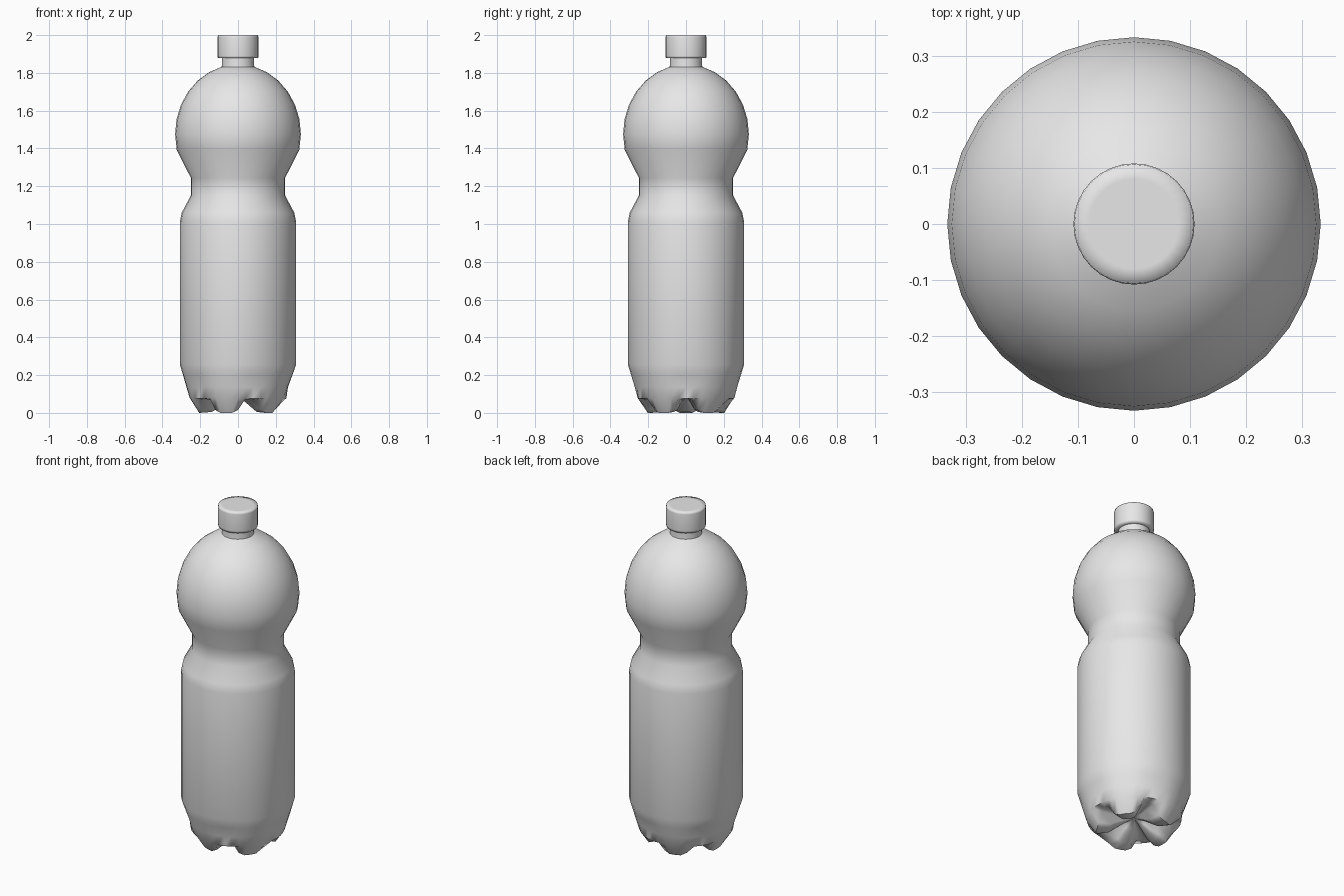
import bpy, bmesh
from math import sin, cos, pi, radians

cube = bpy.data.objects.get("Cube")
if cube:
    bpy.data.objects.remove(cube, do_unlink=True)

grey = bpy.data.materials.new("light grey plastic")
grey.use_nodes = True
grey.diffuse_color = (0.8, 0.8, 0.8, 1)
grey.node_tree.nodes["Principled BSDF"].inputs["Base Color"].default_value = (0.8, 0.8, 0.8, 1)

SIDES = 32        # sides of the bottle
FOOT_SIDES = 40   # sides of the base: five feet, eight columns each


def ring(bm, r, z, n=SIDES):
    return [bm.verts.new((r * cos(2 * pi * k / n), r * sin(2 * pi * k / n), z)) for k in range(n)]


def join(bm, a, b):
    """Skin two rings of equal count."""
    n = len(a)
    for k in range(n):
        bm.faces.new((a[k], a[(k + 1) % n], b[(k + 1) % n], b[k]))


def stitch(bm, a, b):
    """Skin two rings of different counts with triangles."""
    i = j = 0
    while i < len(a) or j < len(b):
        p, q = a[i % len(a)], b[j % len(b)]
        if (i + 1) / len(a) <= (j + 1) / len(b):
            i += 1
            bm.faces.new((p, a[i % len(a)], q))
        else:
            j += 1
            bm.faces.new((p, b[j % len(b)], q))


def fan(bm, a, z):
    tip = bm.verts.new((0, 0, z))
    for k in range(len(a)):
        bm.faces.new((a[k], a[(k + 1) % len(a)], tip))


def finish(bm, name, angle=None):
    bmesh.ops.recalc_face_normals(bm, faces=bm.faces)
    mesh = bpy.data.meshes.new(name)
    bm.to_mesh(mesh)
    bm.free()
    mesh.materials.append(grey)
    ob = bpy.data.objects.new(name, mesh)
    bpy.context.collection.objects.link(ob)
    bpy.ops.object.select_all(action='DESELECT')
    ob.select_set(True)
    bpy.context.view_layer.objects.active = ob
    if angle:
        bpy.ops.object.shade_smooth_by_angle(angle=angle)
    else:
        bpy.ops.object.shade_smooth()


# Bottle wall: straight body, waist, round shoulder and neck
bm = bmesh.new()
profile = [(0.308, 0.257), (0.308, 1.01), (0.298, 1.06), (0.25, 1.15), (0.25, 1.245), (0.324, 1.39)]
for step in range(7):
    t = radians(12.5 * step)
    profile.append((0.333 * cos(t), 1.475 + 0.37 * sin(t)))
profile += [(0.085, 1.855), (0.085, 1.89)]
rings = [ring(bm, r, z) for r, z in profile]
for low, high in zip(rings, rings[1:]):
    join(bm, low, high)

# Base: each row blends from a valley point to a foot point around the bottle
rise = [0, 0.12, 0.8, 1, 1, 1, 0.8, 0.12]
rows = [  # valley radius, valley height, foot radius, foot height
    (0.288, 0.2, 0.291, 0.2),
    (0.264, 0.135, 0.274, 0.14),
    (0.256, 0.075, 0.256, 0.08),
    (0.2, 0.077, 0.205, 0.0),
    (0.13, 0.08, 0.14, 0.005),
    (0.06, 0.082, 0.06, 0.055),
]
last = None
for vr, vz, fr, fz in rows:
    row = []
    for k in range(FOOT_SIDES):
        w, a = rise[k % 8], 2 * pi * k / FOOT_SIDES
        r = vr + (fr - vr) * w
        row.append(bm.verts.new((r * cos(a), r * sin(a), vz + (fz - vz) * w)))
    if last:
        join(bm, row, last)
    else:
        stitch(bm, rings[0], row)
    last = row
fan(bm, last, 0.083)
finish(bm, "bottle_body", radians(55))

# Screw cap, softly shaded over its rim
bm = bmesh.new()
cap = [ring(bm, r, z) for r, z in
       [(0.08, 1.878), (0.107, 1.878), (0.108, 1.89), (0.108, 1.99), (0.106, 2.0), (0.08, 2.0)]]
for low, high in zip(cap, cap[1:]):
    join(bm, low, high)
fan(bm, cap[0], 1.878)
fan(bm, cap[-1], 2.0)
finish(bm, "screw_cap")
